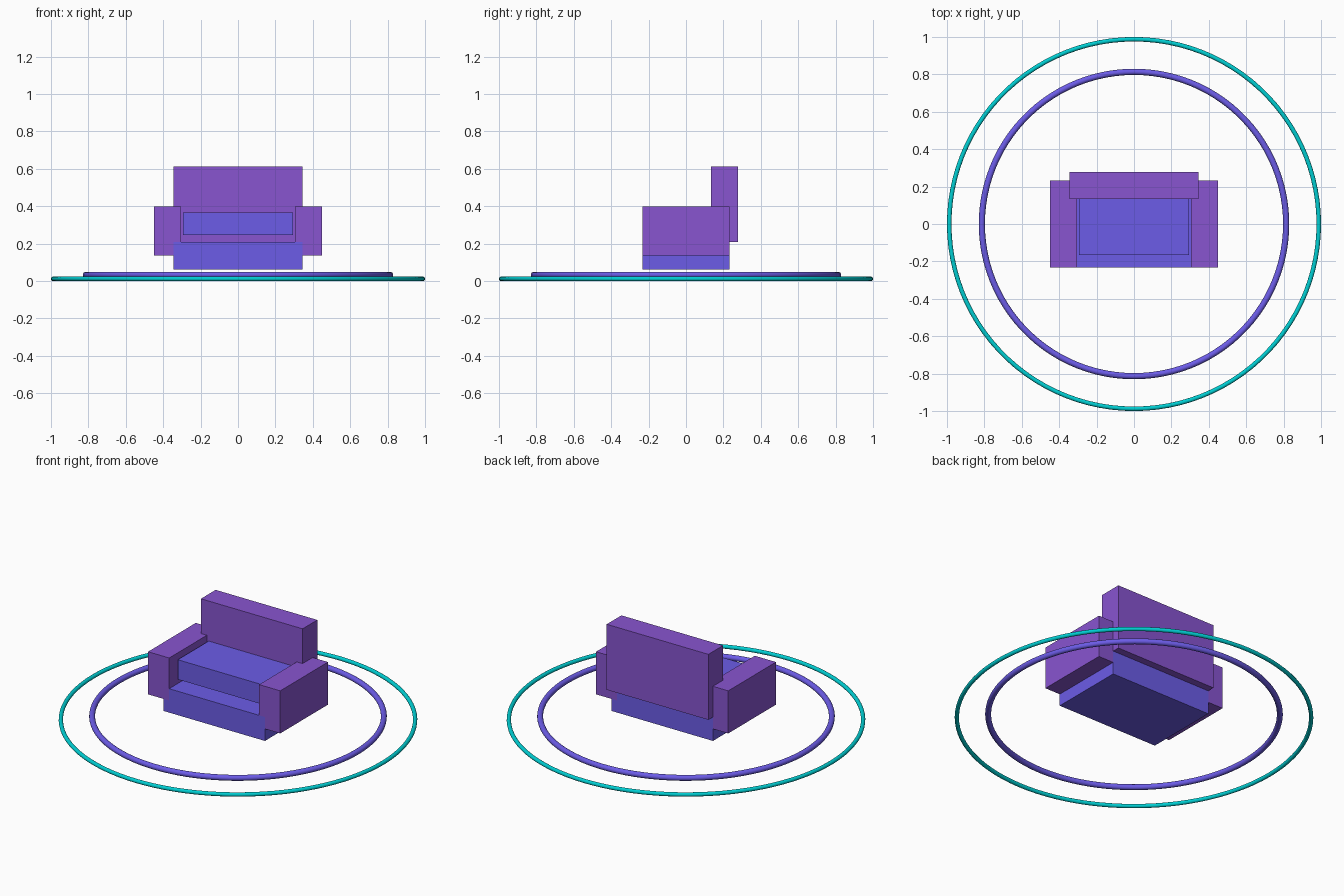
import bpy
import math

if "Cube" in bpy.data.objects:
    bpy.data.objects.remove(bpy.data.objects["Cube"])


def material(name, rgb):
    m = bpy.data.materials.new(name)
    m.diffuse_color = (*rgb, 1)
    m.use_nodes = True
    m.node_tree.nodes["Principled BSDF"].inputs["Base Color"].default_value = m.diffuse_color
    return m


indigo = material("indigo", (0.15, 0.107, 0.80))
purple = material("purple", (0.246, 0.089, 0.63))
cyan = material("cyan", (0.0, 0.62, 0.65))


def box(name, x, y, z, mat):
    """Box from (min, max) pairs on each axis."""
    spans = (x, y, z)
    bpy.ops.mesh.primitive_cube_add(size=1, location=[(a + b) / 2 for a, b in spans])
    ob = bpy.context.object
    ob.name = name
    ob.scale = [b - a for a, b in spans]
    bpy.ops.object.transform_apply(location=False, rotation=False, scale=True)
    ob.data.materials.append(mat)
    return ob


def ring(name, outer, tube, z, mat):
    bpy.ops.mesh.primitive_torus_add(major_radius=outer - tube, minor_radius=tube,
                                     major_segments=100, minor_segments=16,
                                     location=(0, 0, z))
    ob = bpy.context.object
    ob.name = name
    bpy.ops.object.shade_smooth_by_angle(angle=math.radians(40))
    ob.data.materials.append(mat)


# Armchair body
box("seat_base", (-0.346, 0.346), (-0.232, 0.232), (0.062, 0.209), indigo)
box("seat_cushion", (-0.293, 0.293), (-0.167, 0.167), (0.245, 0.366), indigo)
box("backrest", (-0.346, 0.346), (0.134, 0.277), (0.209, 0.612), purple)

# Armrests, one on each side
for side, xs in (("left", (-0.45, -0.306)), ("right", (0.306, 0.45))):
    box(side + "_armrest", xs, (-0.232, 0.232), (0.136, 0.398), purple)

# Floor rings
ring("inner_floor_ring", 0.83, 0.0165, 0.033, indigo)
ring("outer_floor_ring", 1.0, 0.012, 0.012, cyan)
